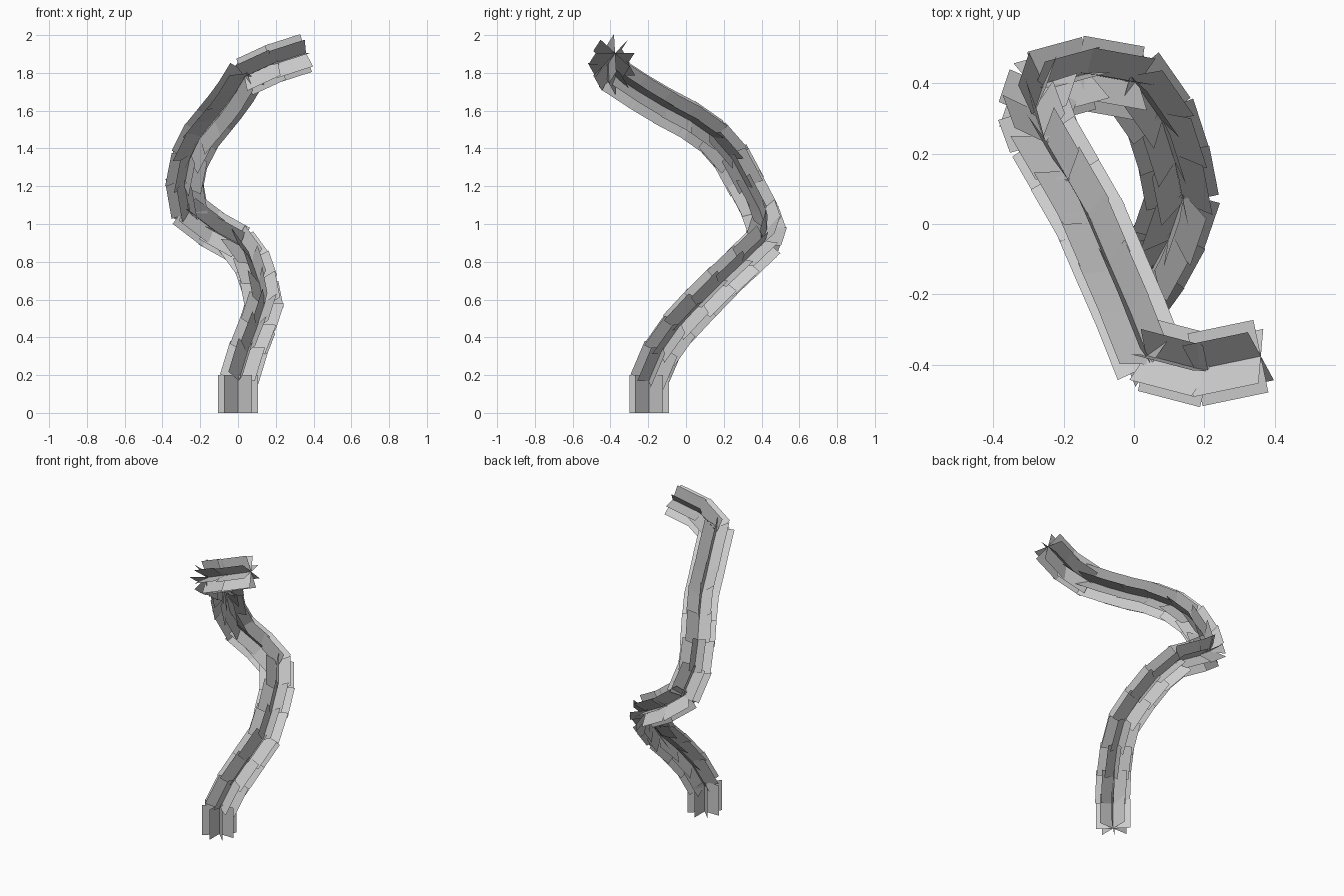
import bpy, math, random
from mathutils import Vector

if "Cube" in bpy.data.objects:
    bpy.data.objects.remove(bpy.data.objects["Cube"])

random.seed(4)

# Centre line of the twisting stem
PATH = [Vector(p) for p in [
    (0, -.195, 0), (0.005, -.195, .18), (.07, -.10, .38), (.138, .06, .56), (.095, .25, .75),
    (.03, .39, .875), (-.1, .428, .95), (-.23, .415, 1.03), (-.29, .36, 1.12),
    (-.272, .285, 1.28), (-.235, .2, 1.41), (-.15, .07, 1.52), (-.08, -.09, 1.605),
    (-.01, -.25, 1.70), (.04, -.38, 1.785), (.16, -.415, 1.84), (.36, -.375, 1.905)]]
HALF_WIDTH = 0.105
LENGTH = 0.2
BLADES = 4
STEPS = 17
TENSION = 0.3   # below 0.5 keeps the bends crisp


def dense_curve(pts, n=30):
    # Interpolation through the path points with fairly sharp bends
    ext = [2 * pts[0] - pts[1]] + pts + [2 * pts[-1] - pts[-2]]
    out = []
    for a, b, c, d in zip(ext, ext[1:], ext[2:], ext[3:]):
        m0, m1 = (c - a) * TENSION, (d - b) * TENSION
        for i in range(n):
            t = i / n
            out.append(b * (2 * t**3 - 3 * t**2 + 1) + m0 * (t**3 - 2 * t**2 + t)
                       + c * (3 * t**2 - 2 * t**3) + m1 * (t**3 - t**2))
    return out + [pts[-1].copy()]


curve = dense_curve(PATH)
dist = [0.0]
for p, q in zip(curve, curve[1:]):
    dist.append(dist[-1] + (q - p).length)


def at(s):
    for i in range(1, len(dist)):
        if dist[i] >= s:
            f = (s - dist[i - 1]) / (dist[i] - dist[i - 1])
            return curve[i - 1].lerp(curve[i], f)
    return curve[-1].copy()


verts, faces = [], []


def add_segment(start, d, roll=0.0):
    # Star of crossed flat blades around one straight axis
    side = d.cross(Vector((0, 0, 1)))
    side = side.normalized() if side.length > .05 else Vector((0, 1, 0))
    up = side.cross(d)
    end = start + d * LENGTH
    for k in range(BLADES):
        a = math.pi * k / BLADES + roll
        w = (side * math.cos(a) + up * math.sin(a)) * HALF_WIDTH
        n = len(verts)
        verts.extend([start - w, start + w, end + w, end - w])
        faces.append((n, n + 1, n + 2, n + 3))


# Overlapping rigid segments from the ground to the tip
add_segment(PATH[0], Vector((0, 0, 1)))
first, last = 0.17, dist[-1] - LENGTH
for i in range(STEPS):
    s = first + (last - first) * i / (STEPS - 1)
    p = at(s)
    roll = random.uniform(-.15, .15) if 0 < i < STEPS - 1 else 0
    add_segment(p, (at(s + LENGTH * .9) - p).normalized(), roll)

mesh = bpy.data.meshes.new("twisted_stem")
mesh.from_pydata(verts, [], faces)
stem = bpy.data.objects.new("twisted_stem", mesh)
bpy.context.collection.objects.link(stem)
